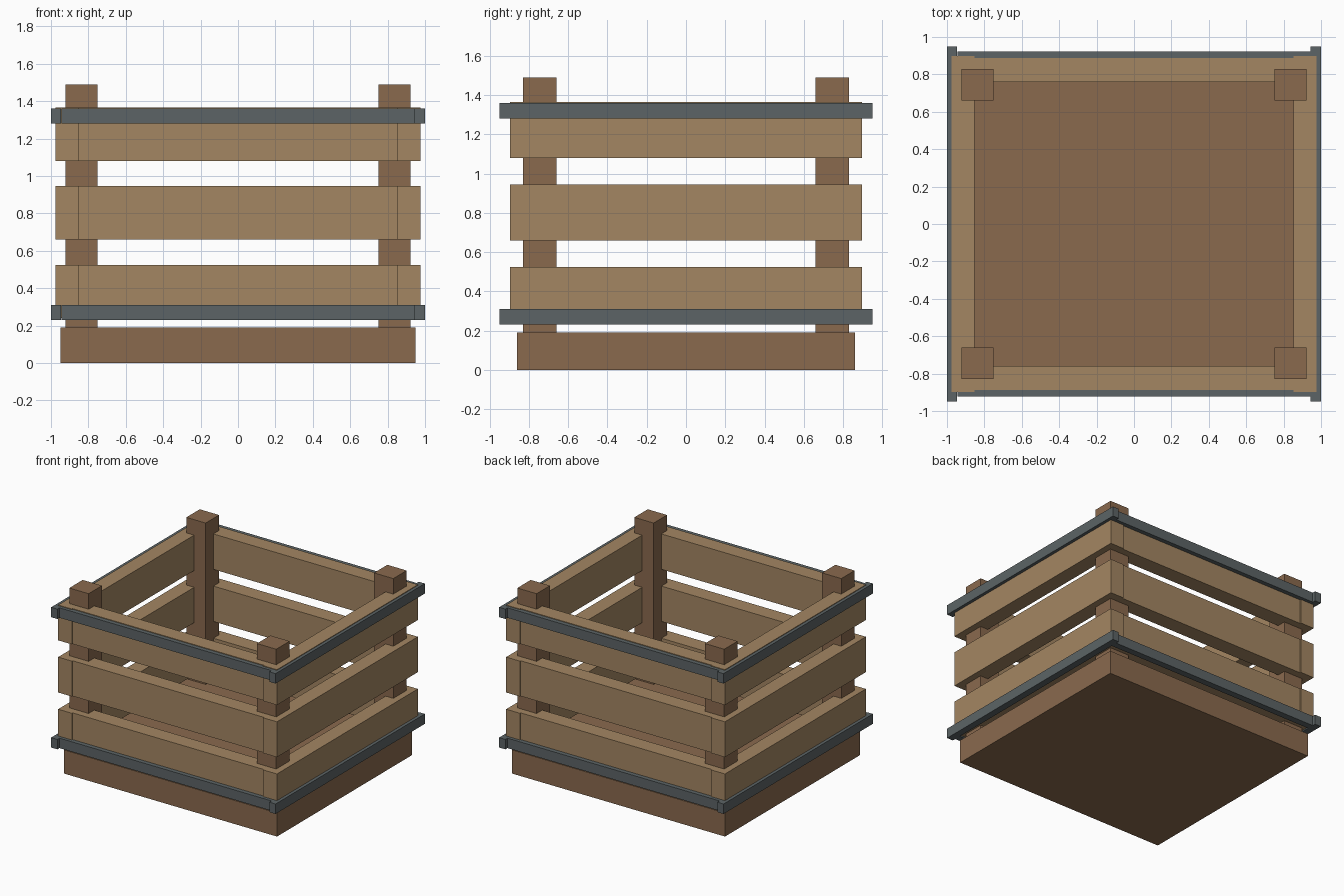
import bpy

if "Cube" in bpy.data.objects:
    bpy.data.objects.remove(bpy.data.objects["Cube"])


def material(name, rgb):
    m = bpy.data.materials.new(name)
    m.diffuse_color = (*rgb, 1)
    m.use_nodes = True
    m.node_tree.nodes["Principled BSDF"].inputs["Base Color"].default_value = m.diffuse_color
    return m


slat_wood = material("light_wood", (0.37, 0.24, 0.123))
dark_wood = material("dark_wood", (0.254, 0.144, 0.076))
metal = material("grey_metal", (0.107, 0.127, 0.133))


def box(name, x, y, z, mat):
    """Box from (min, max) ranges on each axis."""
    bpy.ops.mesh.primitive_cube_add(size=1, location=[sum(r) / 2 for r in (x, y, z)])
    ob = bpy.context.object
    ob.name = name
    ob.scale = [r[1] - r[0] for r in (x, y, z)]
    bpy.ops.object.transform_apply(location=False, rotation=False, scale=True)
    ob.data.materials.append(mat)
    return ob


def span(sign, inner, outer):
    return tuple(sorted((sign * inner, sign * outer)))


# Solid base
box("base", (-0.95, 0.95), (-0.86, 0.86), (0, 0.19), dark_wood)

# Corner posts
for sx, side in ((-1, "left"), (1, "right")):
    for sy, end in ((-1, "front"), (1, "back")):
        box(f"{end}_{side}_post", span(sx, 0.75, 0.922), span(sy, 0.66, 0.83),
            (0.19, 1.49), dark_wood)

for s, end, side in ((-1, "front", "left"), (1, "back", "right")):
    # Three rows of slats, front and back ones fitted between the side ones
    for i in range(3):
        z = (0.24 + 0.42 * i, 0.525 + 0.42 * i)
        box(f"{end}_slat_{i + 1}", (-0.853, 0.853), span(s, 0.758, 0.888), z, slat_wood)
        box(f"{side}_slat_{i + 1}", span(s, 0.853, 0.975), (-0.897, 0.897), z, slat_wood)
    # Metal bands, side ones running past the corners
    for level, z in (("lower", (0.23, 0.31)), ("upper", (1.28, 1.36))):
        box(f"{level}_{end}_band", (-0.945, 0.945), span(s, 0.87, 0.923), z, metal)
        box(f"{level}_{side}_band", span(s, 0.945, 1.0), (-0.95, 0.95), z, metal)
